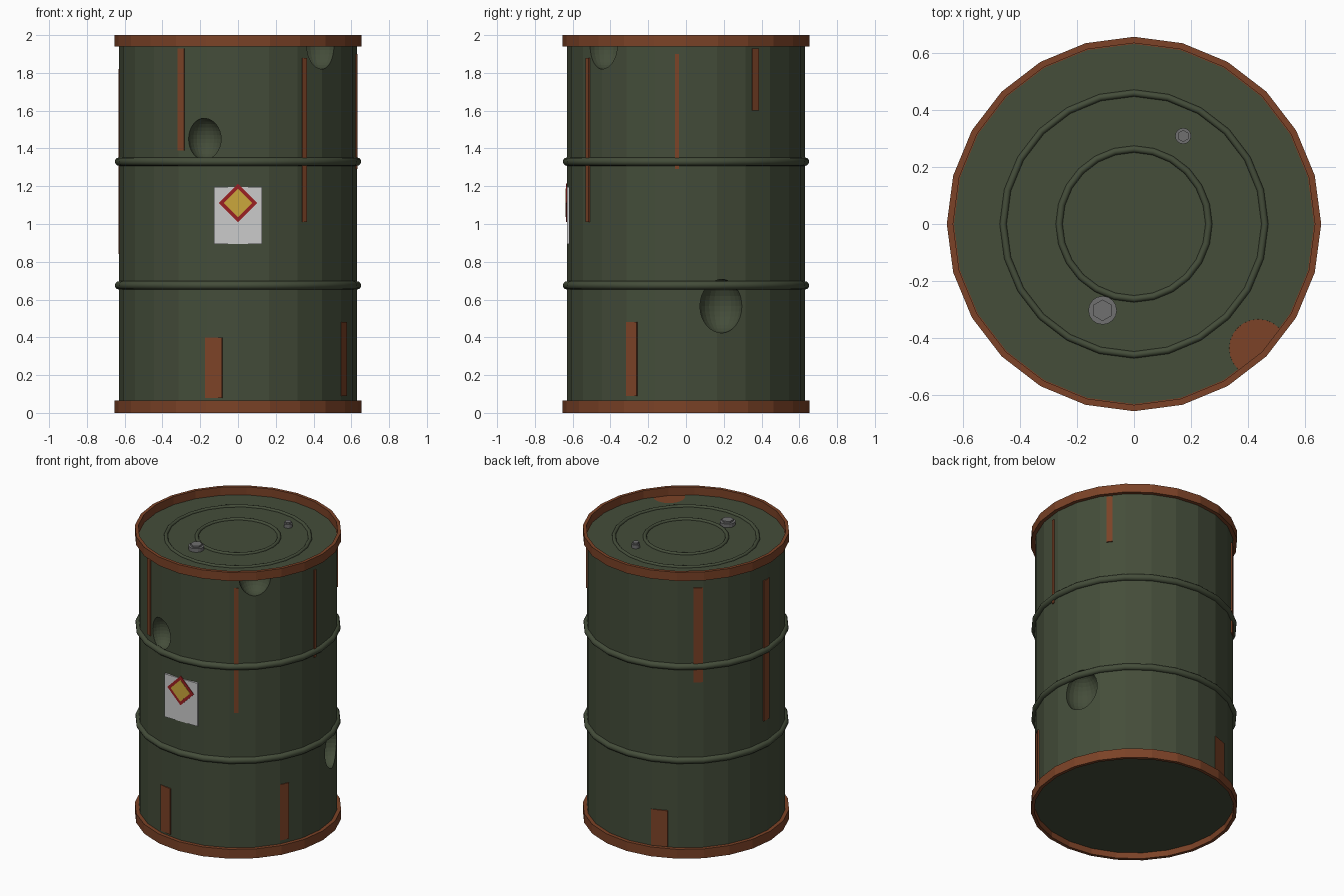
import bpy, bmesh, math
from mathutils import Matrix

if "Cube" in bpy.data.objects:
    bpy.data.objects.remove(bpy.data.objects["Cube"])

SEG = 24
R = 0.63
LID = 1.945
BASE = 0.04


def material(name, rgb):
    m = bpy.data.materials.new(name)
    m.diffuse_color = (*rgb, 1)
    m.use_nodes = True
    m.node_tree.nodes["Principled BSDF"].inputs["Base Color"].default_value = m.diffuse_color
    return m


GREEN = material("olive_paint", (0.058, 0.074, 0.042))
RUST = material("rust", (0.2, 0.055, 0.02))
STEEL = material("steel", (0.16, 0.16, 0.16))
WHITE = material("label_white", (0.62, 0.62, 0.62))
RED = material("label_red", (0.33, 0.014, 0.016))
YELLOW = material("label_yellow", (0.6, 0.39, 0.045))


def finish(bm, name, mat):
    bmesh.ops.recalc_face_normals(bm, faces=bm.faces)
    me = bpy.data.meshes.new(name)
    bm.to_mesh(me)
    bm.free()
    ob = bpy.data.objects.new(name, me)
    bpy.context.collection.objects.link(ob)
    me.materials.append(mat)
    return ob


def lathe(name, profile, mat, closed=False):
    """Revolve (radius, z) points; open profiles get end caps."""
    bm = bmesh.new()
    rings = [[bm.verts.new((r * math.cos(2 * math.pi * i / SEG),
                            r * math.sin(2 * math.pi * i / SEG), z))
              for i in range(SEG)] for r, z in profile]
    pairs = list(zip(rings, rings[1:]))
    if closed:
        pairs.append((rings[-1], rings[0]))
    else:
        bm.faces.new(rings[0])
        bm.faces.new(rings[-1])
    for a, b in pairs:
        for i in range(SEG):
            j = (i + 1) % SEG
            bm.faces.new((a[i], a[j], b[j], b[i]))
    return finish(bm, name, mat)


def ring(name, radius, z, thick, mat, n=12):
    pts = [(radius + thick * math.cos(2 * math.pi * k / n),
            z + thick * math.sin(2 * math.pi * k / n)) for k in range(n)]
    ob = lathe(name, pts, mat, closed=True)
    ob.data.shade_smooth()
    return ob


def box(name, size, matrix, mat):
    bm = bmesh.new()
    bmesh.ops.create_cube(bm, size=1, matrix=matrix @ Matrix.Diagonal((*size, 1)))
    return finish(bm, name, mat)


def prism(name, x, y, z0, z1, r, n, mat):
    bm = bmesh.new()
    bmesh.ops.create_cone(bm, cap_ends=True, segments=n, radius1=r, radius2=r,
                          depth=z1 - z0,
                          matrix=Matrix.Translation((x, y, (z0 + z1) / 2))
                          @ Matrix.Rotation(math.pi / 2 if n > 6 else 0, 4, 'Z'))
    return finish(bm, name, mat)


# Drum body, with dents carved by ellipsoids: (angle, z, radius)
body = lathe("drum_body", [(R, BASE), (R, LID)], GREEN)
for ang, z, r in [(-106.5, 1.45, 0.09), (17.5, 0.565, 0.116), (-45, 1.945, 0.102)]:
    bm = bmesh.new()
    a = math.radians(ang)
    bmesh.ops.create_uvsphere(
        bm, u_segments=24, v_segments=16, radius=r,
        matrix=Matrix.Translation((0.615 * math.cos(a), 0.615 * math.sin(a), z))
        @ Matrix.Rotation(a, 4, 'Z') @ Matrix.Diagonal((1, 1, 1.23, 1)))
    cutter = finish(bm, "dent_cutter", GREEN)
    cutter.hide_render = True
    mod = body.modifiers.new("dent", 'BOOLEAN')
    mod.operation = 'DIFFERENCE'
    mod.solver = 'EXACT'
    mod.object = cutter
    bpy.context.view_layer.objects.active = body
    bpy.ops.object.modifier_apply(modifier=mod.name)
    bpy.data.objects.remove(cutter)

# Rusted rims; each is a shallow cup around a recessed end plate
for name, outer, inner in [("bottom_rim", 0.0, 0.065), ("top_rim", 2.0, 1.94)]:
    plate = BASE + 0.002 if outer == 0 else 1.942
    lathe(name, [(0.02, inner), (0.655, inner), (0.655, outer), (0.633, outer),
                 (0.633, plate), (0.02, plate)], RUST, closed=True)

# Rolling ribs and lid rings
for i, z in enumerate((0.675, 1.33)):
    ring(f"rolling_rib_{i + 1}", R, z, 0.022, GREEN)
for i, r in enumerate((0.262, 0.458)):
    ring(f"lid_ring_{i + 1}", r, LID, 0.012, GREEN)

# Bung caps with hexagon heads
for name, x, y, r in [("large_bung", -0.11, -0.302, 0.05),
                      ("small_bung", 0.172, 0.308, 0.028)]:
    prism(name, x, y, LID - 0.005, LID + 0.025, r, 16, STEEL)
    prism(name + "_head", x, y, LID + 0.02, LID + 0.037, r * 0.75, 6, STEEL)

# Rust streaks: (angle, z low, z high, width)
streaks = [(-118.6, 1.39, 1.93, 0.04), (-56, 1.01, 1.88, 0.031),
           (-4.3, 1.29, 1.90, 0.02), (35.7, 1.60, 1.93, 0.04),
           (-27.2, 0.09, 0.48, 0.063), (-101.8, 0.08, 0.40, 0.09),
           (132, 1.22, 1.88, 0.06), (179, 0.84, 1.82, 0.06),
           (109.5, 0.07, 0.32, 0.11)]
for i, (ang, z0, z1, w) in enumerate(streaks):
    m = Matrix.Rotation(math.radians(ang), 4, 'Z') @ \
        Matrix.Translation((0.6205, 0, (z0 + z1) / 2))
    box(f"rust_streak_{i + 1}", (0.024, w, z1 - z0), m, RUST)

# Front label panel with a hazard diamond
box("label_panel", (0.255, 0.014, 0.3), Matrix.Translation((0, -0.624, 1.045)), WHITE)
for name, half, y, mat in [("diamond_border", 0.102, -0.632, RED),
                           ("diamond_centre", 0.075, -0.634, YELLOW)]:
    side = half * math.sqrt(2)
    box(name, (side, 0.006, side), Matrix.Translation((0, y, 1.112))
        @ Matrix.Rotation(math.pi / 4, 4, 'Y'), mat)
